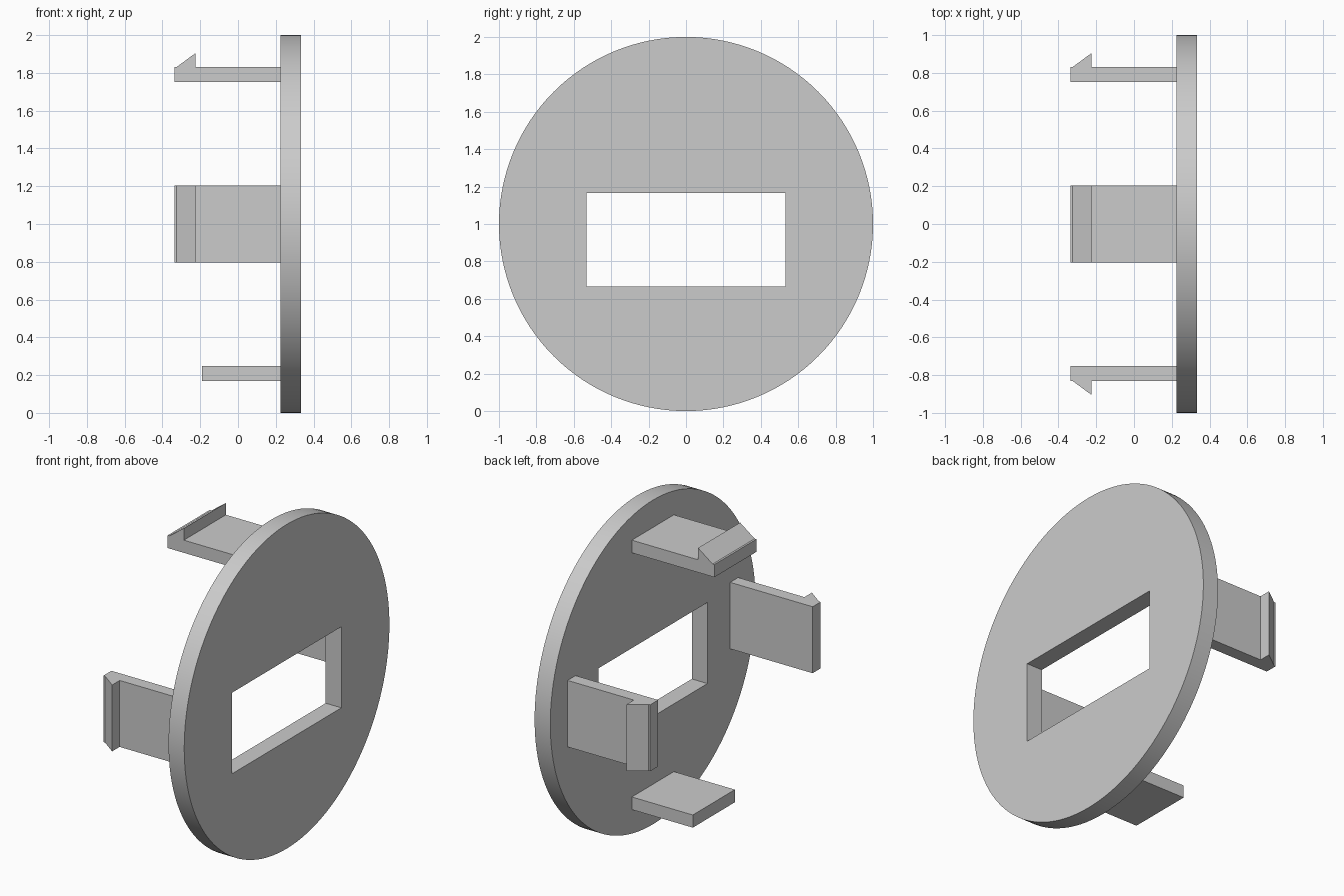
import bpy
import bmesh
from math import pi, radians
from mathutils import Matrix, Vector

if "Cube" in bpy.data.objects:
    bpy.data.objects.remove(bpy.data.objects["Cube"], do_unlink=True)

# Single plastic colour
GREY = (0.6, 0.6, 0.6, 1)
plastic = bpy.data.materials.new("grey plastic")
plastic.use_nodes = True
plastic.diffuse_color = GREY
plastic.node_tree.nodes["Principled BSDF"].inputs["Base Color"].default_value = GREY

CENTRE = Vector((0, 0, 1))
BACK, FACE = 0.226, 0.333      # plate faces along x
INNER, OUTER = 0.753, 0.831    # radial faces of the arms
HALF_WIDTH = 0.205


def add_object(name, bm):
    bmesh.ops.recalc_face_normals(bm, faces=bm.faces)
    mesh = bpy.data.meshes.new(name)
    bm.to_mesh(mesh)
    bm.free()
    mesh.materials.append(plastic)
    obj = bpy.data.objects.new(name, mesh)
    bpy.context.collection.objects.link(obj)
    return obj


def add_arm(name, profile, angle):
    """Extrude an (x, radius) profile across its width, turned about the x axis."""
    bm = bmesh.new()
    face = bm.faces.new([bm.verts.new((x, -HALF_WIDTH, r)) for x, r in profile])
    new = bmesh.ops.extrude_face_region(bm, geom=[face])["geom"]
    verts = [v for v in new if isinstance(v, bmesh.types.BMVert)]
    bmesh.ops.translate(bm, verts=verts, vec=(0, 2 * HALF_WIDTH, 0))
    turn = Matrix.Translation(CENTRE) @ Matrix.Rotation(angle, 4, "X")
    bmesh.ops.transform(bm, matrix=turn, verts=bm.verts)
    return add_object(name, bm)


# Round plate
bm = bmesh.new()
place = Matrix.Translation(((BACK + FACE) / 2, 0, 1)) @ Matrix.Rotation(pi / 2, 4, "Y")
bmesh.ops.create_cone(bm, cap_ends=True, segments=128, radius1=1, radius2=1,
                      depth=FACE - BACK, matrix=place)
plate = add_object("round_plate", bm)

# Rectangular opening, slightly below the centre
bm = bmesh.new()
bmesh.ops.create_cube(bm, size=1, matrix=Matrix.Translation((0.28, 0, 0.915))
                      @ Matrix.Diagonal((0.5, 1.064, 0.5, 1)))
cutter = add_object("opening_cutter", bm)
cutter.hide_render = True

cut = plate.modifiers.new("opening", "BOOLEAN")
cut.object = cutter
cut.solver = "EXACT"
bpy.ops.object.select_all(action="DESELECT")
plate.select_set(True)
bpy.context.view_layer.objects.active = plate
bpy.ops.object.modifier_apply(modifier=cut.name)
bpy.data.objects.remove(cutter, do_unlink=True)
bpy.ops.object.shade_smooth_by_angle(angle=radians(30))

# Three barbed snap clips and one short plain tab
clip = [(BACK, INNER), (-0.337, INNER), (-0.337, OUTER), (-0.325, OUTER),
        (-0.226, 0.904), (-0.226, OUTER), (BACK, OUTER)]
tab = [(BACK, INNER), (-0.19, INNER), (-0.19, OUTER), (BACK, OUTER)]
add_arm("top_clip", clip, 0)
add_arm("front_clip", clip, pi / 2)
add_arm("back_clip", clip, -pi / 2)
add_arm("bottom_tab", tab, pi)
